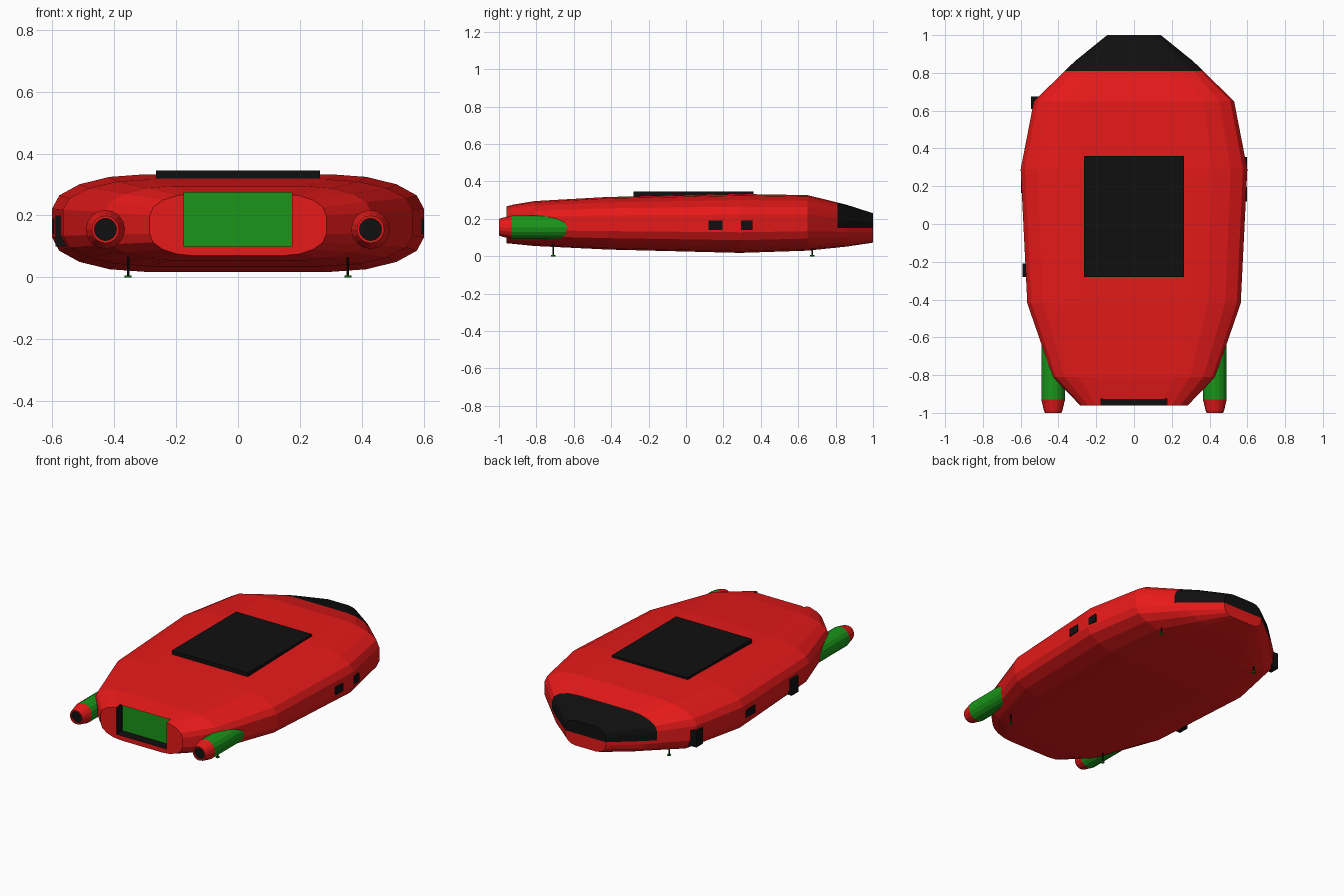
import bpy, bmesh, math
from mathutils import Vector

if "Cube" in bpy.data.objects:
    bpy.data.objects.remove(bpy.data.objects["Cube"])


def material(name, rgb):
    m = bpy.data.materials.new(name)
    m.diffuse_color = (*rgb, 1)
    m.use_nodes = True
    m.node_tree.nodes["Principled BSDF"].inputs["Base Color"].default_value = m.diffuse_color
    return m


RED = material("red", (0.8, 0.01, 0.01))
BLACK = material("black", (0.005, 0.005, 0.005))
GREEN = material("green", (0.01, 0.3, 0.01))


def finish(name, bm, *mats):
    bmesh.ops.recalc_face_normals(bm, faces=bm.faces[:])
    me = bpy.data.meshes.new(name)
    bm.to_mesh(me)
    bm.free()
    ob = bpy.data.objects.new(name, me)
    bpy.context.collection.objects.link(ob)
    for m in mats:
        me.materials.append(m)
    return ob


def box(name, x, y, z, mat):
    """Box from (min, max) pairs."""
    bm = bmesh.new()
    bmesh.ops.create_cube(bm, size=1)
    for v in bm.verts:
        v.co = [(a[0] + a[1]) / 2 + c * (a[1] - a[0]) for a, c in zip((x, y, z), v.co)]
    return finish(name, bm, mat)


def lathe(name, profile, centre, axis, mat, n=16):
    """Closed turned part; profile is (radius, position along axis)."""
    bm = bmesh.new()
    rings = []
    for r, t in profile:
        ring = []
        for i in range(n):
            a = 2 * math.pi * i / n
            u, w = r * math.cos(a), r * math.sin(a)
            p = (u, t, w) if axis == 'Y' else (u, w, t)
            ring.append(bm.verts.new(Vector(centre) + Vector(p)))
        rings.append(ring)
    for a, b in zip(rings, rings[1:]):
        for i in range(n):
            j = (i + 1) % n
            bm.faces.new((a[i], a[j], b[j], b[i]))
    bm.faces.new(rings[0])
    bm.faces.new(rings[-1])
    return finish(name, bm, mat)


# Hull: rounded sections lofted along y (y, half width, bottom, top)
stations = [(-0.96, 0.285, 0.07, 0.27), (-0.81, 0.43, 0.055, 0.295),
            (-0.42, 0.565, 0.036, 0.317), (0.29, 0.60, 0.018, 0.333),
            (0.65, 0.53, 0.03, 0.327), (0.86, 0.315, 0.052, 0.275),
            (1.0, 0.142, 0.073, 0.23)]
bm = bmesh.new()
rings = []
for y, w, z0, z1 in stations:
    rx, rz = 0.5 * w, 0.35 * (z1 - z0)
    ring = []
    for q, (sx, sz) in enumerate([(1, 1), (-1, 1), (-1, -1), (1, -1)]):
        cx = sx * (w - rx)
        cz = z1 - rz if sz > 0 else z0 + rz
        for k in range(5):
            a = math.pi / 2 * (q + k / 4)
            ring.append(bm.verts.new((cx + rx * math.cos(a), y, cz + rz * math.sin(a))))
    rings.append(ring)
for a, b in zip(rings, rings[1:]):
    for i in range(20):
        j = (i + 1) % 20
        bm.faces.new((a[i], a[j], b[j], b[i]))
bm.faces.new(rings[0])
bm.faces.new(rings[-1])

# Cut lines around the dark rear window
bmesh.ops.bisect_plane(bm, geom=bm.verts[:] + bm.edges[:] + bm.faces[:],
                       plane_co=(0, 0.81, 0), plane_no=(0, 1, 0))
rear = [f for f in bm.faces if f.calc_center_median().y > 0.811]
geom = rear + list({e for f in rear for e in f.edges}) + list({v for f in rear for v in f.verts})
bmesh.ops.bisect_plane(bm, geom=geom, plane_co=(0, 0, 0.15), plane_no=(0, 0, 1))
hull = finish("hull", bm, RED, BLACK, GREEN)

# Front recess
cutter = box("recess_cutter", (-0.175, 0.175), (-1.1, -0.9), (0.10, 0.275), RED)
cutter.hide_render = True
mod = hull.modifiers.new("recess", 'BOOLEAN')
mod.operation, mod.solver, mod.object = 'DIFFERENCE', 'EXACT', cutter
bpy.context.view_layer.objects.active = hull
bpy.ops.object.modifier_apply(modifier=mod.name)
bpy.data.objects.remove(cutter)

# Colour the window and the recess
for p in hull.data.polygons:
    c = p.center
    p.material_index = 0
    if c.y > 0.811 and c.z > 0.15:
        p.material_index = 1
    elif abs(c.x) < 0.177 and 0.098 < c.z < 0.277 and -0.959 < c.y < -0.89:
        facing_front = p.normal.y < -0.9
        inner = abs(p.normal.x) > 0.9 or abs(p.normal.z) > 0.999
        p.material_index = 2 if facing_front else 1 if inner else 0

# Top panel
box("top_panel", (-0.265, 0.265), (-0.28, 0.36), (0.30, 0.345), BLACK)

# Side ports
for y0, y1 in ((0.12, 0.195), (0.275, 0.355)):
    box("right_port", (0.54, 0.599), (y0, y1), (0.14, 0.19), BLACK)
box("left_small_port", (-0.599, -0.54), (0.165, 0.265), (0.14, 0.19), BLACK)
box("left_front_port", (-0.59, -0.52), (-0.28, -0.21), (0.10, 0.20), BLACK)
box("left_rear_port", (-0.545, -0.45), (0.61, 0.675), (0.10, 0.20), BLACK)

# Pods with hollow nozzles, and pin feet
for side, s in (("left", -1), ("right", 1)):
    c = (0.428 * s, 0, 0.155)
    lathe(side + "_pod", [(0.063, -0.93), (0.063, -0.52)], c, 'Y', GREEN)
    lathe(side + "_nozzle", [(0.063, -0.93), (0.059, -0.945), (0.049, -0.988), (0.044, -1.0),
                             (0.036, -1.0), (0.036, -0.98)], c, 'Y', RED)
    lathe(side + "_nozzle_core", [(0.036, -0.99), (0.036, -0.94)], c, 'Y', BLACK)
    for end, y in (("front", -0.71), ("rear", 0.675)):
        f = (0.355 * s, y, 0)
        lathe(f"{side}_{end}_pin", [(0.004, 0.005), (0.004, 0.10)], f, 'Z', BLACK, 8)
        lathe(f"{side}_{end}_foot", [(0.011, 0), (0.011, 0.006)], f, 'Z', GREEN, 8)
